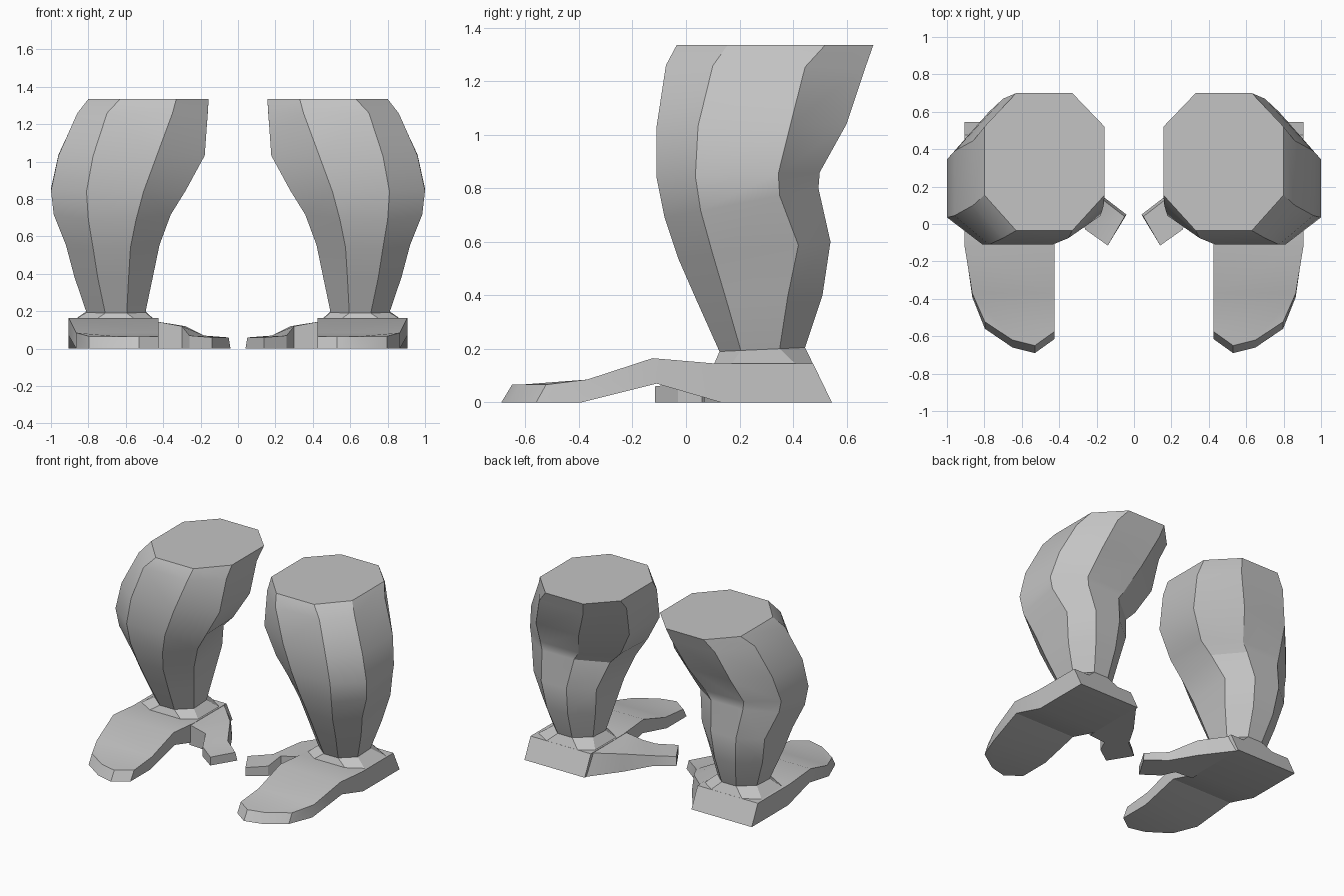
import bpy, bmesh, math

if "Cube" in bpy.data.objects:
    bpy.data.objects.remove(bpy.data.objects["Cube"])

grey = bpy.data.materials.new("plain grey")
grey.diffuse_color = (0.55, 0.55, 0.55, 1)
grey.use_nodes = True
grey.node_tree.nodes["Principled BSDF"].inputs["Base Color"].default_value = grey.diffuse_color


def loft(name, rings, cap_start, cap_end):
    """Bridge closed rings of equal size, then mirror to the other leg."""
    bm = bmesh.new()
    vs = [[bm.verts.new(p) for p in r] for r in rings]
    n = len(vs[0])
    for a, b in zip(vs, vs[1:]):
        for i in range(n):
            j = (i + 1) % n
            bm.faces.new((a[i], a[j], b[j], b[i]))
    if cap_start:
        bm.faces.new(vs[0][::-1])
    if cap_end:
        bm.faces.new(vs[-1])
    finish(name, bm)


def finish(name, bm):
    bmesh.ops.recalc_face_normals(bm, faces=bm.faces[:])
    me = bpy.data.meshes.new(name)
    bm.to_mesh(me)
    bm.free()
    me.materials.append(grey)
    ob = bpy.data.objects.new(name, me)
    bpy.context.collection.objects.link(ob)
    bpy.ops.object.select_all(action='DESELECT')
    ob.select_set(True)
    bpy.context.view_layer.objects.active = ob
    bpy.ops.object.shade_smooth_by_angle(angle=math.radians(25))
    mirror = ob.modifiers.new("Mirror", 'MIRROR')
    mirror.use_mirror_merge = False


def octagon(xi, xo, fi, fo, yf, yfc, ybc, yb, zf, zb):
    """Eight-sided ring, tilted from the front height to the back height."""
    pts = [(fi, yf), (fo, yf), (xo, yfc), (xo, ybc),
           (fo, yb), (fi, yb), (xi, ybc), (xi, yfc)]
    return [(x, y, zf + (zb - zf) * (y - yf) / (yb - yf)) for x, y in pts]


# Calf: x inner, x outer, inner/outer corner x, four y depths, front z, back z
calf = [
    (.435, .89, .53, .78, .105, .17, .41, .475, .143, .143),
    (.495, .81, .595, .71, .125, .205, .35, .445, .19, .205),
    (.455, .875, .585, .75, .04, .15, .38, .51, .38, .40),
    (.42, .92, .575, .775, -.03, .10, .42, .54, .54, .60),
    (.36, .985, .545, .80, -.08, .055, .35, .495, .69, .80),
    (.28, 1.0, .505, .81, -.11, .035, .345, .50, .84, .86),
    (.178, .96, .435, .775, -.11, .045, .39, .60, 1.03, 1.04),
    (.162, .86, .35, .70, -.075, .10, .445, .67, 1.26, 1.25),
    (.157, .80, .33, .63, -.035, .155, .52, .70, 1.335, 1.335),
]
loft("calf", [octagon(*r) for r in calf], False, True)

# Foot: inner x, outer x, bottom y, top y, bottom z, top z from heel to ball
foot = [
    (.425, .905, .545, .475, 0, .145),
    (.425, .905, .13, .11, 0, .145),
    (.425, .905, -.11, -.125, .07, .165),
    (.425, .865, -.39, -.37, 0, .085),
]
bm = bmesh.new()
rows = [[bm.verts.new(p) for p in
         ((a, yb, zb), (b, yb, zb), (b, yt, zt), (a, yt, zt))]
        for a, b, yb, yt, zb, zt in foot]
for r, s in zip(rows, rows[1:]):
    for i in range(4):
        j = (i + 1) % 4
        bm.faces.new((r[i], r[j], s[j], s[i]))
bm.faces.new(rows[0])

# Rounded toe end, bevelled from the sole up
toe = [(.425, -.615, -.575), (.53, -.69, -.65), (.65, -.66, -.62), (.797, -.56, -.523)]
low = [bm.verts.new((x, yb, 0)) for x, yb, yt in toe]
top = [bm.verts.new((x, yt, .066)) for x, yb, yt in toe]
last = rows[-1]
low_loop = [last[0]] + low + [last[1]]
top_loop = [last[3]] + top + [last[2]]
bm.faces.new(low_loop)
bm.faces.new(top_loop)
for i in range(5):
    bm.faces.new((low_loop[i], low_loop[i + 1], top_loop[i + 1], top_loop[i]))
finish("foot", bm)

# Inner toe: back edge point, front edge point, top height
side = [
    ((.435, .54), (.435, .07), .145),
    ((.27, .32), (.30, .06), .12),
    ((.17, .15), (.26, -.03), .07),
    ((.04, .05), (.14, -.115), .06),
]
rings = []
for k, ((bx, by), (fx, fy), z) in enumerate(side):
    lean = .07 if k == 0 else .01
    rings.append([(bx, by, 0), (fx, fy, 0), (fx, fy, z), (bx + .01, by - lean, z)])
loft("inner_toe", rings, False, True)
